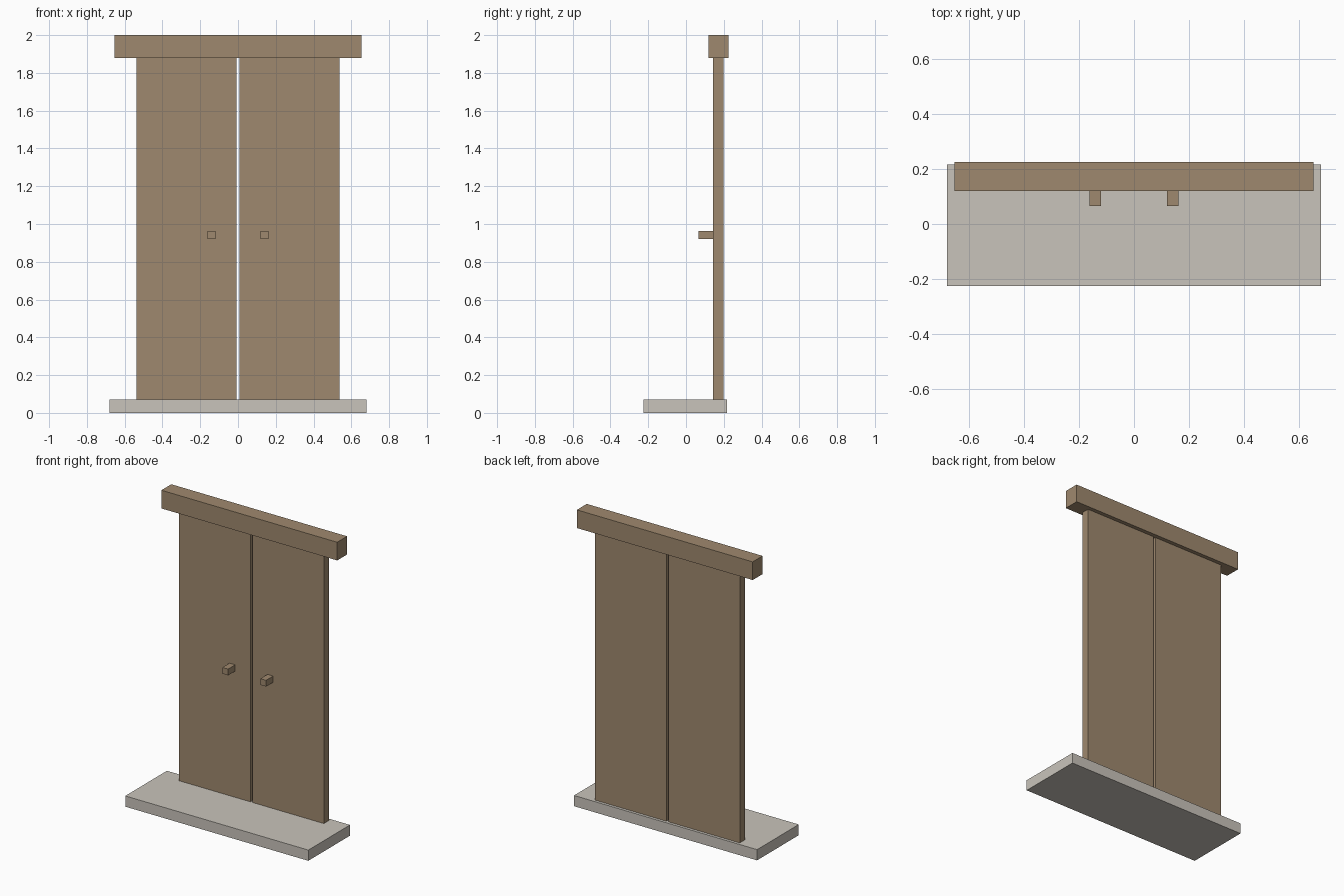
import bpy

cube = bpy.data.objects.get("Cube")
if cube:
    bpy.data.objects.remove(cube, do_unlink=True)


def material(name, color):
    mat = bpy.data.materials.new(name)
    mat.use_nodes = True
    mat.diffuse_color = (*color, 1)
    mat.node_tree.nodes["Principled BSDF"].inputs["Base Color"].default_value = (*color, 1)
    return mat


def box(name, x, y, z, mat):
    """Box spanning the given (low, high) ranges on each axis."""
    spans = (x, y, z)
    bpy.ops.mesh.primitive_cube_add(size=1, location=[(a + b) / 2 for a, b in spans])
    obj = bpy.context.object
    obj.name = obj.data.name = name
    obj.scale = [b - a for a, b in spans]
    bpy.ops.object.transform_apply(location=False, rotation=False, scale=True)
    obj.data.materials.append(mat)
    return obj


wood = material("brown wood", (0.347, 0.250, 0.156))
stone = material("pale stone", (0.584, 0.552, 0.497))

# Doorstep slab and the beam over the doors
box("doorstep", (-0.68, 0.68), (-0.225, 0.217), (0, 0.072), stone)
box("lintel", (-0.653, 0.653), (0.12, 0.225), (1.878, 2), wood)

# Two door leaves with a narrow gap, each with a square peg handle
for side, s in (("left", 1), ("right", -1)):
    box(f"{side}_door", sorted((s * 0.007, s * 0.538)), (0.142, 0.198), (0.002, 1.88), wood)
    box(f"{side}_handle", sorted((s * 0.12, s * 0.162)), (0.066, 0.144), (0.92, 0.962), wood)
